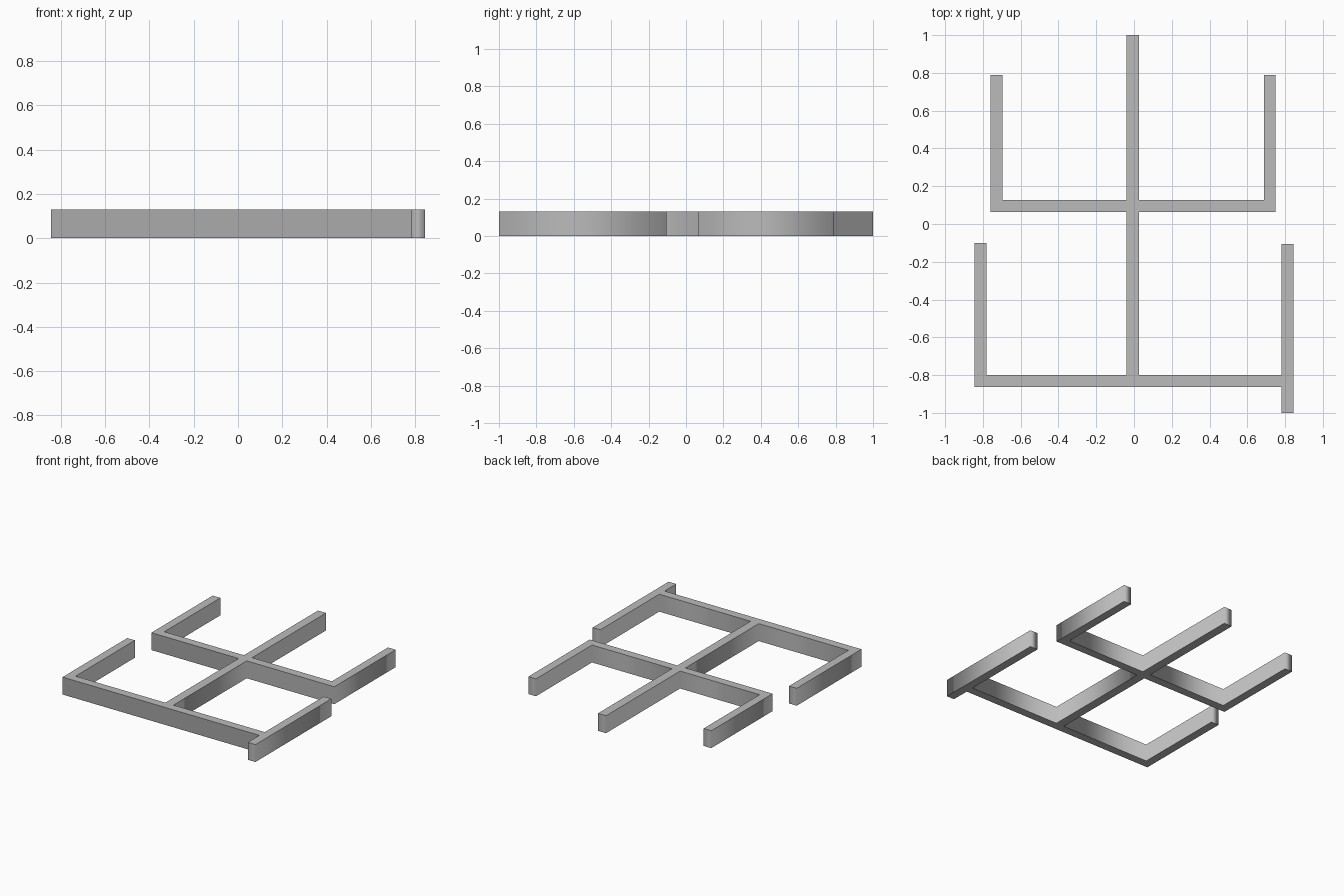
import bpy
import bmesh

cube = bpy.data.objects.get("Cube")
if cube:
    bpy.data.objects.remove(cube, do_unlink=True)

# Main dimensions
thick = 0.063
height = 0.13
spine_left = -0.04
spine_right = spine_left + 0.067
front_out = 0.844
front_in = front_out - thick
back_left_out = -0.76
back_left_in = back_left_out + thick
back_right_out = 0.75
back_right_in = back_right_out - thick
front_bar_top = -0.8
front_bar_low = front_bar_top - thick
back_bar_low = 0.064
back_bar_top = back_bar_low + thick
front_left_end = -0.1
front_right_end = -0.105
back_end = 0.788

# Outline, counter-clockwise, in plan
outline = [
    # front bar and right front prong with its stub
    (-front_out, front_bar_low), (front_in, front_bar_low),
    (front_in, -1), (front_out, -1),
    (front_out, front_right_end), (front_in, front_right_end),
    (front_in, front_bar_top), (spine_right, front_bar_top),
    # right back prong
    (spine_right, back_bar_low), (back_right_out, back_bar_low),
    (back_right_out, back_end), (back_right_in, back_end),
    (back_right_in, back_bar_top), (spine_right, back_bar_top),
    # spine tip
    (spine_right, 1), (spine_left, 1),
    # left back prong
    (spine_left, back_bar_top), (back_left_in, back_bar_top),
    (back_left_in, back_end), (back_left_out, back_end),
    (back_left_out, back_bar_low), (spine_left, back_bar_low),
    # left front prong
    (spine_left, front_bar_top), (-front_in, front_bar_top),
    (-front_in, front_left_end), (-front_out, front_left_end),
]

# Extrude the outline into one solid pronged frame
bm = bmesh.new()
base = bm.faces.new([bm.verts.new((x, y, 0)) for x, y in outline])
extruded = bmesh.ops.extrude_face_region(bm, geom=[base], use_keep_orig=True)
top_verts = [g for g in extruded["geom"] if isinstance(g, bmesh.types.BMVert)]
bmesh.ops.translate(bm, verts=top_verts, vec=(0, 0, height))
bmesh.ops.recalc_face_normals(bm, faces=bm.faces)

# Side walls shade softly around corners; top and bottom stay flat
for face in bm.faces:
    is_cap = abs(face.normal.z) > 0.5
    face.smooth = not is_cap
    if is_cap:
        for edge in face.edges:
            edge.smooth = False

mesh = bpy.data.meshes.new("pronged_frame")
bm.to_mesh(mesh)
bm.free()

# Single grey material
grey = bpy.data.materials.new("plain_grey")
grey.use_nodes = True
colour = (0.5, 0.5, 0.5, 1)
grey.diffuse_color = colour
grey.node_tree.nodes["Principled BSDF"].inputs["Base Color"].default_value = colour
mesh.materials.append(grey)

frame = bpy.data.objects.new("pronged_frame", mesh)
bpy.context.collection.objects.link(frame)
